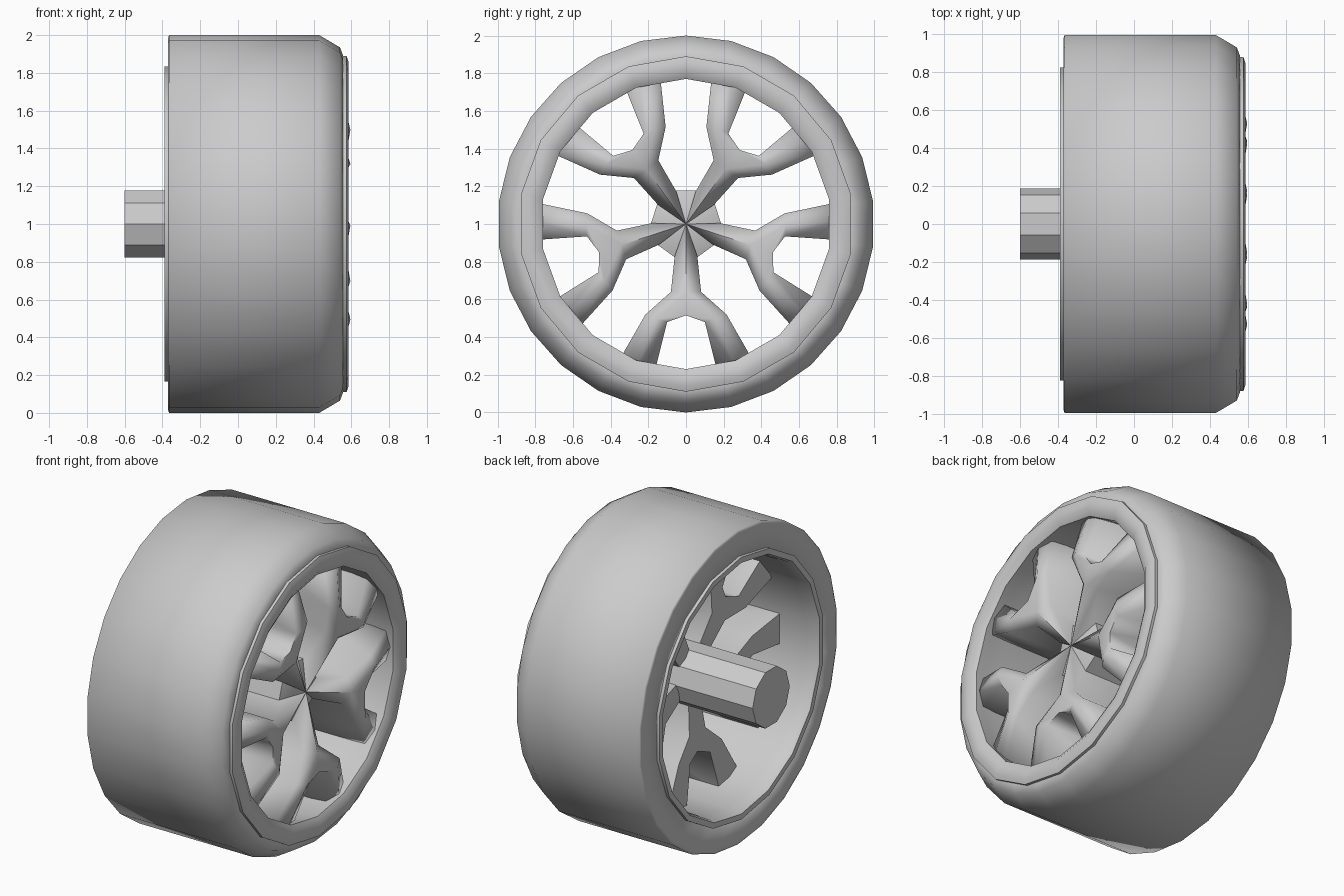
import bpy, bmesh
from math import pi, sin, cos, radians
from collections import Counter

if "Cube" in bpy.data.objects:
    bpy.data.objects.remove(bpy.data.objects["Cube"])


def finish(name, bm, angle):
    bmesh.ops.remove_doubles(bm, verts=bm.verts, dist=1e-5)
    bmesh.ops.recalc_face_normals(bm, faces=bm.faces)
    me = bpy.data.meshes.new(name)
    bm.to_mesh(me)
    bm.free()
    ob = bpy.data.objects.new(name, me)
    bpy.context.collection.objects.link(ob)
    bpy.ops.object.select_all(action='DESELECT')
    ob.select_set(True)
    bpy.context.view_layer.objects.active = ob
    bpy.ops.object.shade_smooth_by_angle(angle=radians(angle))
    return ob


def lathe(name, profile, n, start, closed, angle):
    """Revolve (x, radius) points around the axle at z = 1."""
    bm = bmesh.new()
    rings = []
    for i in range(n):
        a = start + 2 * pi * i / n
        rings.append([bm.verts.new((x, r * cos(a), 1 + r * sin(a))) for x, r in profile])
    m = len(profile)
    for i in range(n):
        p, q = rings[i], rings[(i + 1) % n]
        for j in range(m if closed else m - 1):
            k = (j + 1) % m
            bm.faces.new((p[j], p[k], q[k], q[j]))
    return finish(name, bm, angle)


# tyre: 26 sides, rounded outer shoulder, square inner shoulder
lathe("tyre", [(-0.37, 0.80), (-0.37, 0.985), (-0.365, 1.0), (0.43, 1.0), (0.54, 0.935),
               (0.557, 0.89), (0.555, 0.80)], 26, pi / 2, True, 100)

# rim: 18 sides, raised lips at both ends
lathe("rim", [(0.54, 0.89), (0.575, 0.89), (0.585, 0.86), (0.585, 0.81), (0.56, 0.77),
              (0.50, 0.775), (0.40, 0.785), (-0.30, 0.785), (-0.37, 0.79), (-0.39, 0.80),
              (-0.39, 0.835), (-0.36, 0.835), (-0.34, 0.81), (0.52, 0.81)],
      18, pi / 2, True, 50)

# hub: ten-sided axle
lathe("hub", [(-0.6, 0), (-0.6, 0.187), (0.42, 0.187), (0.48, 0)], 10, 0, False, 35)

# spokes: half outline as (sideways, outwards, front x, back x)
HALF = [(0.00, 0.00, 0.48, -0.06), (0.06, 0.17, 0.44, -0.06),   # hub
        (0.00, 0.36, 0.56, -0.08), (0.08, 0.36, 0.51, -0.08),   # stem
        (0.00, 0.485, 0.57, -0.08),                             # crotch
        (0.10, 0.52, 0.57, -0.10), (0.155, 0.505, 0.595, -0.10),
        (0.215, 0.48, 0.565, -0.10),                            # branch knee
        (0.165, 0.78, 0.50, -0.12), (0.26, 0.755, 0.53, -0.12),
        (0.35, 0.715, 0.50, -0.12)]                             # branch end
FACES = [(0, 1, 3, 2), (4, 2, 6, 5), (2, 3, 7, 6), (5, 6, 9, 8), (6, 7, 10, 9)]


def spoke(index):
    a = -pi / 2 + index * 2 * pi / 5
    bm = bmesh.new()
    for s in (1, -1):
        def place(t, r, x):
            return bm.verts.new((x, r * cos(a) - s * t * sin(a), 1 + r * sin(a) + s * t * cos(a)))
        front = [place(t, r, f) for t, r, f, b in HALF]
        back = [place(t, r, b) for t, r, f, b in HALF]
        edges = Counter()
        for face in FACES:
            bm.faces.new([front[i] for i in face])
            bm.faces.new([back[i] for i in reversed(face)])
            for i, j in zip(face, face[1:] + face[:1]):
                edges[tuple(sorted((i, j)))] += 1
        for (i, j), n in edges.items():
            centre = HALF[i][0] == 0 and HALF[j][0] == 0
            if n == 1 and not centre:
                bm.faces.new((front[i], front[j], back[j], back[i]))
    finish(f"spoke_{index + 1}", bm, 80)


for k in range(5):
    spoke(k)
